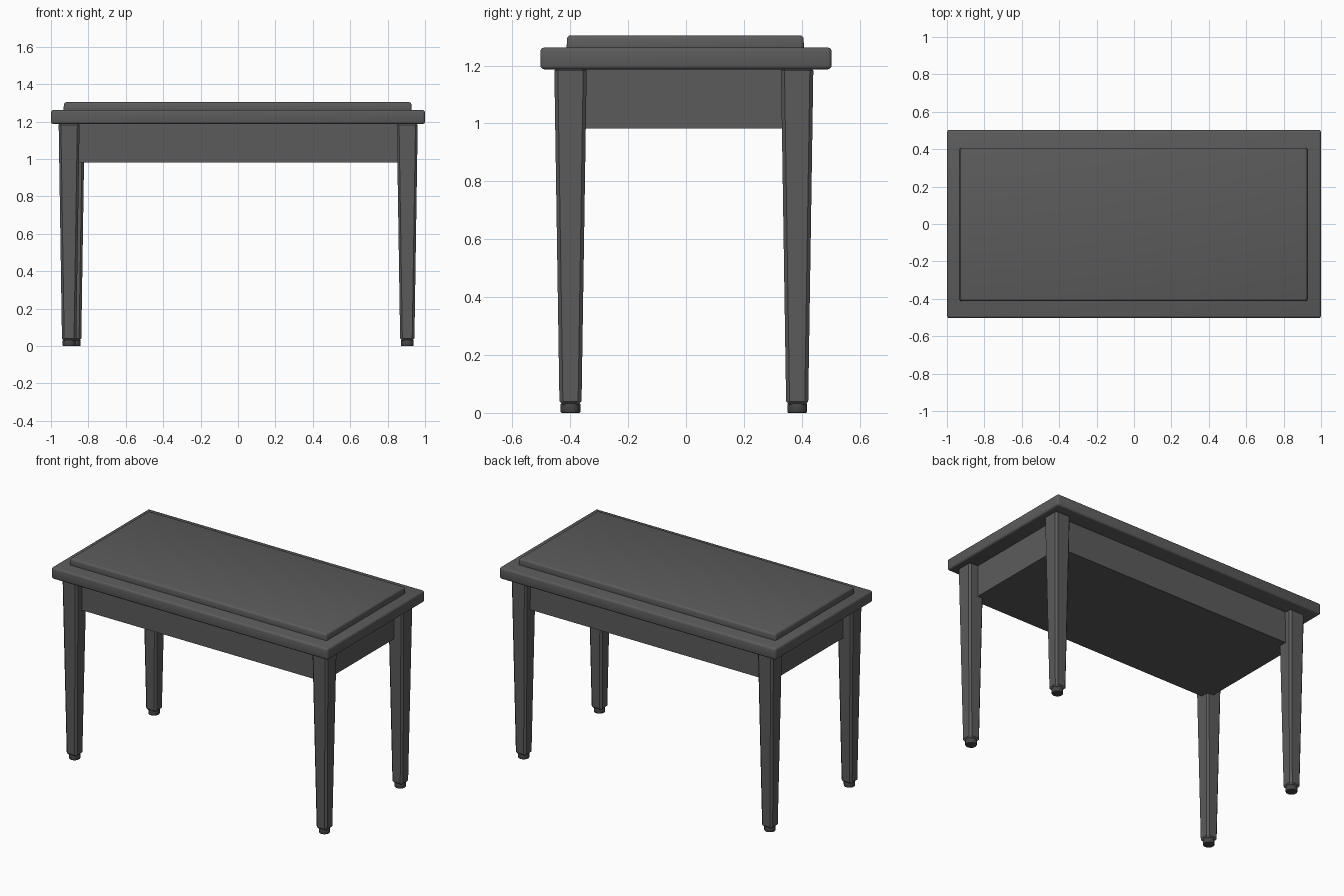
import bpy, bmesh
from mathutils import Vector

if "Cube" in bpy.data.objects:
    bpy.data.objects.remove(bpy.data.objects["Cube"])


def dark(name, value):
    mat = bpy.data.materials.new(name)
    mat.diffuse_color = (value, value, value, 1)
    mat.use_nodes = True
    mat.node_tree.nodes["Principled BSDF"].inputs["Base Color"].default_value = mat.diffuse_color
    return mat


WOOD = dark("dark_wood", 0.105)
PAD = dark("foot_pad", 0.06)


def finish(obj, mat, bevel=0.0, segments=3):
    """Colour, bevel and smooth an object while keeping sharp edges."""
    obj.data.materials.append(mat)
    bpy.ops.object.select_all(action='DESELECT')
    obj.select_set(True)
    bpy.context.view_layer.objects.active = obj
    if bevel:
        mod = obj.modifiers.new("rounded_edges", 'BEVEL')
        mod.width, mod.segments = bevel, segments
        mod.limit_method = 'ANGLE'
        bpy.ops.object.modifier_apply(modifier=mod.name)
    bpy.ops.object.shade_smooth_by_angle()


def box(name, low, high, bevel=0.0, segments=3, taper=1.0):
    """Box between two corners; taper scales the bottom about its centre."""
    low, high = Vector(low), Vector(high)
    mid, size = (low + high) / 2, high - low
    bm = bmesh.new()
    bmesh.ops.create_cube(bm, size=1)
    for v in bm.verts:
        s = taper if v.co.z < 0 else 1.0
        v.co = mid + Vector((v.co.x * size.x * s, v.co.y * size.y * s, v.co.z * size.z))
    mesh = bpy.data.meshes.new(name)
    bm.to_mesh(mesh)
    bm.free()
    obj = bpy.data.objects.new(name, mesh)
    bpy.context.collection.objects.link(obj)
    finish(obj, WOOD, bevel, segments)
    return obj


# Top slab and raised panel
box("table_top", (-1, -0.503, 1.187), (1, 0.503, 1.262), 0.013)
box("raised_panel", (-0.93, -0.411, 1.25), (0.926, 0.406, 1.304), 0.012, taper=1.004)

# Closed apron box under the top
box("apron", (-0.895, -0.40, 0.982), (0.897, 0.393, 1.195))

# Tapered, chamfered legs with small round feet; the rear pair sits slightly inward
legs = {
    "front_left": (-0.903, -0.399),
    "front_right": (0.905, -0.399),
    "back_left": (-0.876, 0.384),
    "back_right": (0.905, 0.384),
}
for name, (x, y) in legs.items():
    h = 0.056
    box(name + "_leg", (x - h, y - h, 0.028), (x + h, y + h, 1.195), 0.012, 1, 0.68)
    bpy.ops.mesh.primitive_cylinder_add(vertices=24, radius=0.034, depth=0.034,
                                        location=(x, y, 0.017))
    foot = bpy.context.object
    foot.name = name + "_foot"
    finish(foot, PAD, 0.004, 2)
